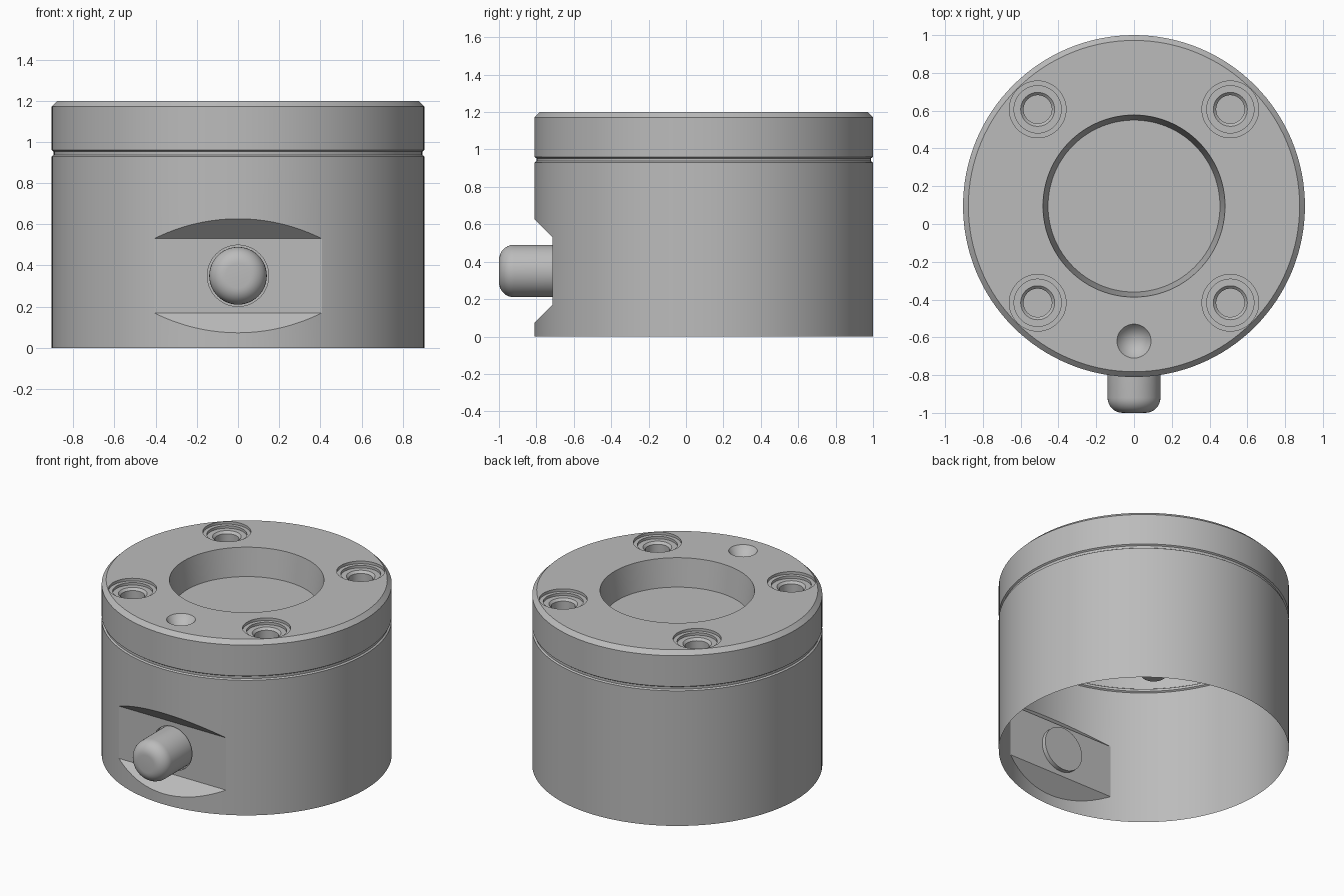
import bpy, bmesh, math
from mathutils import Matrix, Vector

cube = bpy.data.objects.get("Cube")
if cube:
    bpy.data.objects.remove(cube, do_unlink=True)

metal = bpy.data.materials.new("grey metal")
metal.use_nodes = True
GREY = (0.5, 0.5, 0.5, 1)
metal.diffuse_color = GREY
metal.node_tree.nodes["Principled BSDF"].inputs["Base Color"].default_value = GREY

CY = 0.095      # centre of the round body in y
TOP = 1.2
PIN_Z = 0.35
FLAT_Y = -0.713


def finish(bm, name):
    bmesh.ops.recalc_face_normals(bm, faces=bm.faces)
    mesh = bpy.data.meshes.new(name)
    bm.to_mesh(mesh)
    bm.free()
    mesh.materials.append(metal)
    obj = bpy.data.objects.new(name, mesh)
    bpy.context.collection.objects.link(obj)
    return obj


def revolve(name, profile, place, steps=48):
    """Turn an (r, z) profile round z, close its flat ends and place it."""
    bm = bmesh.new()
    pts = [bm.verts.new((r, 0, z)) for r, z in profile]
    edges = [bm.edges.new(pair) for pair in zip(pts, pts[1:])]
    bmesh.ops.spin(bm, geom=pts + edges, cent=(0, 0, 0), axis=(0, 0, 1),
                   angle=math.tau, steps=steps)
    bmesh.ops.remove_doubles(bm, verts=bm.verts, dist=0.0005)
    bmesh.ops.holes_fill(bm, edges=[e for e in bm.edges if e.is_boundary], sides=0)
    bm.transform(place)
    return finish(bm, name)


def at(x, y, z=0):
    return Matrix.Translation((x, y, z))


def smooth(obj):
    bpy.ops.object.select_all(action='DESELECT')
    obj.select_set(True)
    bpy.context.view_layer.objects.active = obj
    bpy.ops.object.shade_smooth_by_angle(angle=math.radians(25))


def cut(target, cutter):
    cutter.hide_render = True
    mod = target.modifiers.new("cut", 'BOOLEAN')
    mod.operation = 'DIFFERENCE'
    mod.solver = 'EXACT'
    mod.object = cutter
    bpy.context.view_layer.objects.active = target
    bpy.ops.object.modifier_apply(modifier=mod.name)
    bpy.data.objects.remove(cutter, do_unlink=True)


# Round housing with top chamfer and narrow groove
R = 0.905
housing = revolve("housing", [(R, 0), (R, 0.93), (R - 0.01, 0.937), (R - 0.01, 0.953),
                              (R, 0.96), (R, TOP - 0.028), (R - 0.028, TOP)],
                  at(0, CY), 128)

# Tapered central bore
cut(housing, revolve("bore_cutter", [(0.455, 1.01), (0.482, TOP), (0.482, 1.3)],
                     at(0, CY), 96))

# Four stepped bolt holes
bolt_profile = [(0.075, 0.95), (0.075, 1.15), (0.09, 1.165), (0.125, 1.165),
                (0.125, 1.182), (0.15, 1.182), (0.15, 1.3)]
for sx in (-1, 1):
    for sy in (-1, 1):
        cut(housing, revolve("bolt_cutter", bolt_profile, at(sx * 0.51, CY + sy * 0.512)))

# Small conical dimple near the front
cut(housing, revolve("dimple_cutter", [(0, 1.08), (0.09, TOP), (0.09, 1.3)], at(0, -0.62)))

# Flat recess with sloped ends on the front
bm = bmesh.new()
half, flare = 0.18, 0.2
section = [(FLAT_Y, half), (FLAT_Y, -half),
           (FLAT_Y - flare, -half - flare), (FLAT_Y - flare, half + flare)]
face = bm.faces.new([bm.verts.new((-0.7, y, PIN_Z + z)) for y, z in section])
ext = bmesh.ops.extrude_face_region(bm, geom=[face])
bmesh.ops.translate(bm, vec=Vector((1.4, 0, 0)),
                    verts=[v for v in ext["geom"] if isinstance(v, bmesh.types.BMVert)])
cut(housing, finish(bm, "recess_cutter"))

# Shallow pocket that holds the pin
forward = at(0, FLAT_Y, PIN_Z) @ Matrix.Rotation(math.pi / 2, 4, 'X')
cut(housing, revolve("pocket_cutter", [(0.149, -0.03), (0.149, 0.1)], forward))

# Open underside
bm = bmesh.new()
bm.from_mesh(housing.data)
under = [f for f in bm.faces if f.normal.z < -0.9 and f.calc_center_median().z < 0.001]
bmesh.ops.delete(bm, geom=under, context='FACES')
bm.to_mesh(housing.data)
bm.free()
smooth(housing)

# Front pin with rounded end
PIN_R, ROUND, LENGTH = 0.14, 0.08, 1 + FLAT_Y
pin_profile = [(PIN_R, -0.03)]
for i in range(9):
    a = i / 8 * math.pi / 2
    pin_profile.append((PIN_R - ROUND + ROUND * math.cos(a),
                        LENGTH - ROUND + ROUND * math.sin(a)))
smooth(revolve("front_pin", pin_profile, forward))
